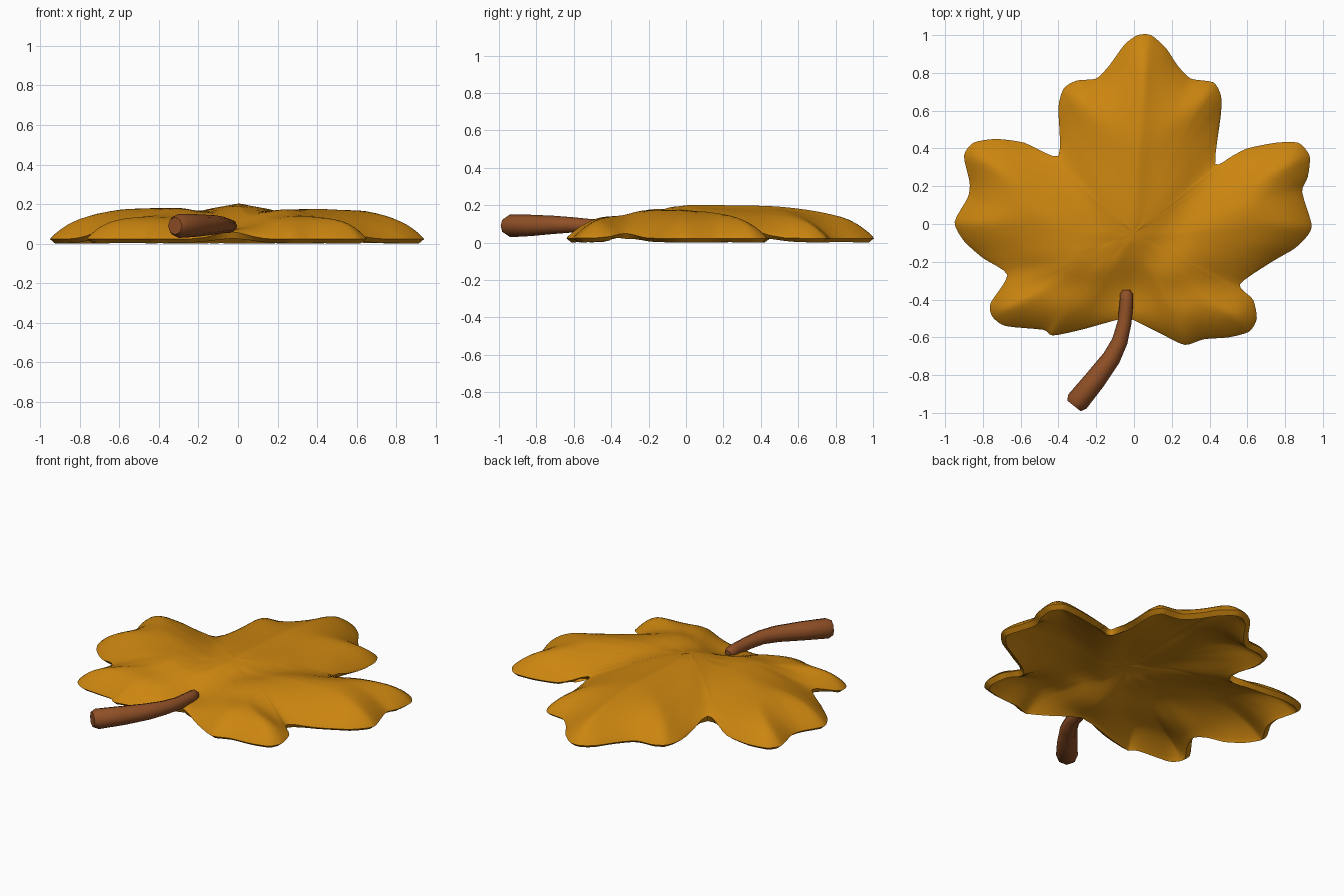
import bpy, bmesh, math
from mathutils import Vector

if "Cube" in bpy.data.objects:
    bpy.data.objects.remove(bpy.data.objects["Cube"])


def material(name, rgb):
    m = bpy.data.materials.new(name)
    m.diffuse_color = (*rgb, 1)
    m.use_nodes = True
    m.node_tree.nodes["Principled BSDF"].inputs["Base Color"].default_value = m.diffuse_color
    return m


# Leaf outline, clockwise from the top tip
OUTLINE = [Vector(p) for p in (
    (0.02, 1.0), (0.09, 1.0), (0.17, 0.93), (0.23, 0.84), (0.30, 0.77), (0.42, 0.75),
    (0.46, 0.68), (0.46, 0.58), (0.43, 0.32), (0.52, 0.36), (0.60, 0.40), (0.75, 0.43),
    (0.87, 0.43), (0.93, 0.36), (0.92, 0.25), (0.89, 0.17), (0.94, 0.0), (0.92, -0.06),
    (0.85, -0.13), (0.73, -0.20), (0.56, -0.32), (0.63, -0.40), (0.65, -0.50),
    (0.61, -0.57), (0.50, -0.60), (0.37, -0.61), (0.27, -0.64), (0.16, -0.59),
    (0.0, -0.51), (-0.06, -0.50), (-0.28, -0.56), (-0.43, -0.59), (-0.48, -0.56),
    (-0.68, -0.54), (-0.75, -0.49), (-0.76, -0.42), (-0.67, -0.27), (-0.80, -0.18),
    (-0.90, -0.09), (-0.95, 0.01), (-0.88, 0.14), (-0.87, 0.22), (-0.90, 0.36),
    (-0.85, 0.43), (-0.73, 0.45), (-0.58, 0.43), (-0.40, 0.36), (-0.40, 0.62),
    (-0.37, 0.72), (-0.30, 0.76), (-0.20, 0.77), (-0.13, 0.84), (-0.05, 0.95))]
# Notches between lobes and how far the rim lifts there
NOTCHES = [(Vector(p), lift) for p, lift in
           (((0.43, 0.32), 0.05), ((-0.40, 0.36), 0.05), ((0.56, -0.32), 0.025),
            ((-0.67, -0.27), 0.045), ((-0.03, -0.50), 0.035))]
CENTRE = Vector((0.0, -0.05))
BASE = Vector((-0.03, -0.38))      # where the stem meets the blade
TIP = Vector((0.05, 0.85))


def smooth_loop(pts, steps):
    """Closed spline through the points."""
    out, n = [], len(pts)
    for i in range(n):
        a, b, c, d = (pts[(i + k) % n] for k in (-1, 0, 1, 2))
        m0, m1 = (c - a) * 0.35, (d - b) * 0.35
        for s in range(steps):
            t = s / steps
            out.append(b * (2*t**3 - 3*t**2 + 1) + m0 * (t**3 - 2*t**2 + t)
                       + c * (3*t**2 - 2*t**3) + m1 * (t**3 - t**2))
    return out


rim = smooth_loop(OUTLINE, 4)
EDGES = [(a, b - a) for a, b in zip(rim, rim[1:] + rim[:1])]


def segment_distance(p, a, ab):
    ap = p - a
    t = max(0.0, min(1.0, ap.dot(ab) / ab.length_squared))
    return (ap - ab * t).length


def bump(d, width):
    return math.exp(-(d / width) ** 2)


def height(p):
    """Domed lobes with valleys to the notches, a midrib and a dip at the stem."""
    fall = math.exp(-min(segment_distance(p, a, ab) for a, ab in EDGES) / 0.15)
    z = 0.035 + 0.175 * (1 - fall)
    z += fall * max(lift * bump((p - q).length, 0.12) for q, lift in NOTCHES)
    valley = max(bump(segment_distance(p, BASE, q - BASE), 0.09) for q, _ in NOTCHES[:4])
    rib = bump(segment_distance(p, CENTRE, TIP - CENTRE), 0.05)
    dip = bump((p - BASE).length, 0.17)
    return z + (1 - fall) * (0.012 * rib - max(0.03 * valley, 0.09 * dip))


# Leaf blade: rings from the centre out to the outline
RINGS = 22
bm = bmesh.new()
hub = bm.verts.new((*CENTRE, height(CENTRE)))
previous = None
for r in range(1, RINGS + 1):
    t = 1 - (1 - r / RINGS) ** 1.4
    ring = []
    for q in rim:
        p = CENTRE + (q - CENTRE) * t
        ring.append(bm.verts.new((p.x, p.y, height(p))))
    for i in range(len(ring)):
        j = (i + 1) % len(ring)
        if previous:
            bm.faces.new((previous[i], previous[j], ring[j], ring[i]))
        else:
            bm.faces.new((hub, ring[j], ring[i]))
    previous = ring
# Soften the ridges inside the rim
inner = [v for v in bm.verts if not v.is_boundary]
for _ in range(3):
    bmesh.ops.smooth_vert(bm, verts=inner, factor=0.5, use_axis_z=True)
bmesh.ops.recalc_face_normals(bm, faces=bm.faces)
if sum(f.normal.z for f in bm.faces) < 0:
    bmesh.ops.reverse_faces(bm, faces=bm.faces)
mesh = bpy.data.meshes.new("leaf_blade")
bm.to_mesh(mesh)
bm.free()
leaf = bpy.data.objects.new("leaf_blade", mesh)
bpy.context.collection.objects.link(leaf)
mesh.materials.append(material("golden_orange", (0.60, 0.235, 0.005)))
shell = leaf.modifiers.new("thickness", 'SOLIDIFY')
shell.thickness = 0.035
shell.offset = -1

# Stem: tapered eight-sided tube, blunt at the outer end
curve = bpy.data.curves.new("stem", 'CURVE')
curve.dimensions = '3D'
curve.bevel_depth = 1.0
curve.bevel_resolution = 2
curve.use_fill_caps = True
STEM = ((-0.318, -0.963, 0.09, 0.045), (-0.30, -0.94, 0.09, 0.061),
        (-0.21, -0.83, 0.092, 0.057), (-0.12, -0.71, 0.095, 0.049),
        (-0.075, -0.62, 0.095, 0.042), (-0.05, -0.52, 0.09, 0.037),
        (-0.04, -0.42, 0.088, 0.036), (-0.04, -0.37, 0.088, 0.034),
        (-0.04, -0.35, 0.088, 0.02))
line = curve.splines.new('POLY')
line.points.add(len(STEM) - 1)
for point, (x, y, z, radius) in zip(line.points, STEM):
    point.co = (x, y, z, 1)
    point.radius = radius
stem = bpy.data.objects.new("stem", curve)
bpy.context.collection.objects.link(stem)
curve.materials.append(material("bark_brown", (0.28, 0.08, 0.02)))


def only(obj):
    bpy.ops.object.select_all(action='DESELECT')
    obj.select_set(True)
    bpy.context.view_layer.objects.active = obj


only(stem)
bpy.ops.object.convert(target='MESH')
only(leaf)
bpy.ops.object.convert(target='MESH')

# Rest the blade on the ground
low = min(v.co.z for v in leaf.data.vertices)
for v in leaf.data.vertices:
    v.co.z -= low
for obj in (leaf, bpy.data.objects["stem"]):
    only(obj)
    bpy.ops.object.shade_smooth_by_angle(angle=math.radians(60))
